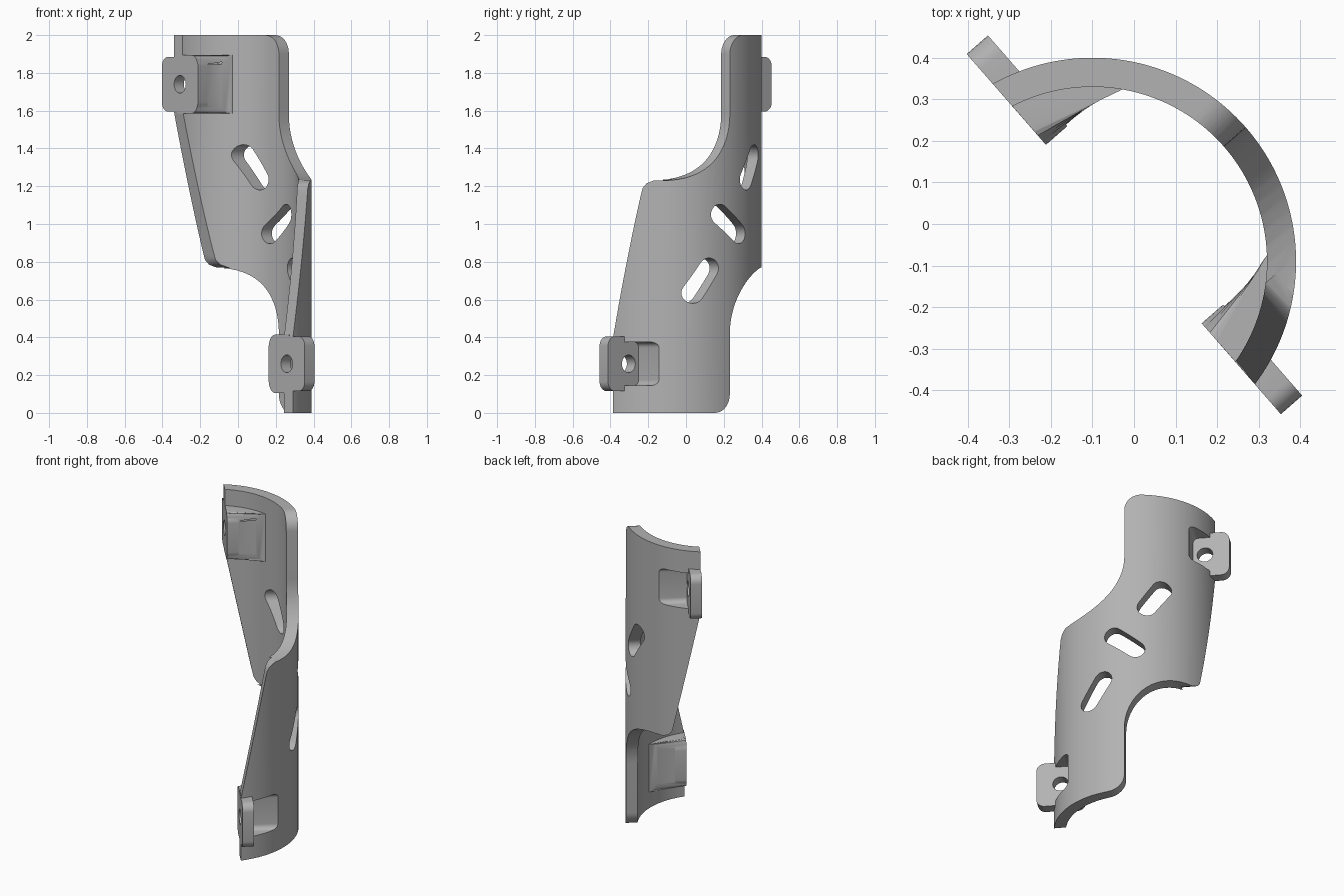
import bpy, bmesh, math
from mathutils import Matrix, Vector

if "Cube" in bpy.data.objects:
    bpy.data.objects.remove(bpy.data.objects["Cube"])

# Local frame: x = outward depth u, y = width v, z = height
R_OUT, R_IN, END = 0.49, 0.42, 0.10
MID = 1.74                       # height of the upper tab
PLACE = Matrix.Translation((-0.10, -0.09, 0)) @ Matrix.Rotation(math.radians(41.1), 4, 'Z')
# Half turn about the u axis at mid height (upper feature -> lower feature)
TURN = Matrix.Translation((0, 0, 2)) @ Matrix.Rotation(math.pi, 4, 'X')

steel = bpy.data.materials.new("plain grey")
steel.diffuse_color = (0.45, 0.45, 0.45, 1)
steel.use_nodes = True
steel.node_tree.nodes["Principled BSDF"].inputs["Base Color"].default_value = steel.diffuse_color


def arc(cx, cy, r, a0, a1, n):
    return [(cx + r * math.cos(math.radians(a0 + (a1 - a0) * i / n)),
             cy + r * math.sin(math.radians(a0 + (a1 - a0) * i / n))) for i in range(n + 1)]


def prism(name, pts, axis, lo, hi, turned=False, bevel=None):
    """Extrude a 2D outline along 'u', 'v' or 'z' from lo to hi."""
    def at(p, w):
        return Vector({'u': (w, p[0], p[1]), 'v': (p[0], w, p[1]), 'z': (p[0], p[1], w)}[axis])
    bm = bmesh.new()
    a = [bm.verts.new(at(p, lo)) for p in pts]
    b = [bm.verts.new(at(p, hi)) for p in pts]
    n = len(pts)
    bm.faces.new(a)
    bm.faces.new(b[::-1])
    for i in range(n):
        bm.faces.new((a[i], b[i], b[(i + 1) % n], a[(i + 1) % n]))
    if bevel:                    # round the long edges lying on v = bevel[0]
        v0, r = bevel
        edges = [e for e in bm.edges if all(abs(v.co.y - v0) < 1e-4 for v in e.verts)
                 and abs(e.verts[0].co.z - e.verts[1].co.z) < 1e-4]
        bmesh.ops.bevel(bm, geom=edges, offset=r, segments=6, profile=0.5, affect='EDGES')
    bmesh.ops.recalc_face_normals(bm, faces=bm.faces)
    if turned:
        bm.transform(TURN)
    me = bpy.data.meshes.new(name)
    bm.to_mesh(me)
    bm.free()
    ob = bpy.data.objects.new(name, me)
    bpy.context.collection.objects.link(ob)
    return ob


def combine(ob, other, op):
    """Apply one boolean and drop the helper."""
    mod = ob.modifiers.new("cut", 'BOOLEAN')
    mod.operation, mod.object, mod.solver = op, other, 'EXACT'
    deps = bpy.context.evaluated_depsgraph_get()
    me = bpy.data.meshes.new_from_object(ob.evaluated_get(deps))
    ob.modifiers.clear()
    ob.data = me
    bpy.data.objects.remove(other)


def slot(p, q, r):
    """Rounded slot outline between two centres."""
    a = math.degrees(math.atan2(q[1] - p[1], q[0] - p[0]))
    return arc(*q, r, a - 90, a + 90, 12) + arc(*p, r, a + 90, a + 270, 12)


def rounded(cx, cy, hx, hy, r):
    out = []
    for k, (sx, sy) in enumerate(((1, 1), (-1, 1), (-1, -1), (1, -1))):
        out += arc(cx + sx * (hx - r), cy + sy * (hy - r), r, 90 * k, 90 * k + 90, 6)
    return out


# Curved shell
shell = prism("curved_shell", arc(0, 0, R_OUT, -84, 84, 84) + arc(0, 0, R_IN, 84, -84, 84), 'z', 0, 2)

# Stepped outline seen along the depth direction
half = ([(-0.7, 1.23)] + arc(-0.35, 1.58, 0.35, -90, 0, 16)
        + arc(0.1, 1.9, 0.1, 180, 90, 10) + [(0.7, 2.0)])
outline = half + [(-v, 2 - z) for v, z in half]
combine(shell, prism("outline", outline, 'u', -0.2, 0.8), 'INTERSECT')

# Straight and slanted end edges
end_cut = [(-1, 3), (END, 3), (END, 1.6), (0.253, 0.85), (0.262, 0.81),
           (0.28, 0.785), (0.315, 0.768), (-1, 0.768)]
for turned in (False, True):
    combine(shell, prism("end_cut", end_cut, 'v', 0.02, 1, turned), 'DIFFERENCE')

# Slots through the shell
for p, q in (((0.13, 1.235), (0.215, 1.365)), ((0.065, 0.95), (-0.065, 1.05)),
             ((-0.13, 0.765), (-0.215, 0.635))):
    combine(shell, prism("slot", slot(p, q, 0.055), 'u', 0, 0.8), 'DIFFERENCE')

# Inner bump, outer pocket and bolted tab, at both ends
bump = [(END, 0.29), (0.27, 0.29), (0.32, 0.266)] + arc(0, 0, 0.46, 34, 77.4, 20)
for turned in (False, True):
    combine(shell, prism("bump", bump, 'z', MID - 0.155, MID + 0.155, turned, (0.29, 0.05)), 'UNION')
    pocket = [(0.167, 0.36), (0.8, 0.36), (0.8, 0.8), (0.167, 0.8)]
    combine(shell, prism("pocket", pocket, 'z', MID - 0.115, MID + 0.115, turned, (0.36, 0.03)), 'DIFFERENCE')
    tab = rounded(0.43, MID, 0.145, 0.145, 0.05)
    combine(shell, prism("tab", tab, 'u', END, 0.168, turned), 'UNION')
    hole = arc(0.43, MID, 0.047, 0, 345, 23)
    combine(shell, prism("bolt_hole", hole, 'u', 0, 0.3, turned), 'DIFFERENCE')

# Place, colour and shade
shell.data.transform(PLACE)
shell.data.materials.clear()
shell.data.materials.append(steel)
bpy.context.view_layer.objects.active = shell
shell.select_set(True)
bpy.ops.object.shade_smooth_by_angle(angle=math.radians(30))
